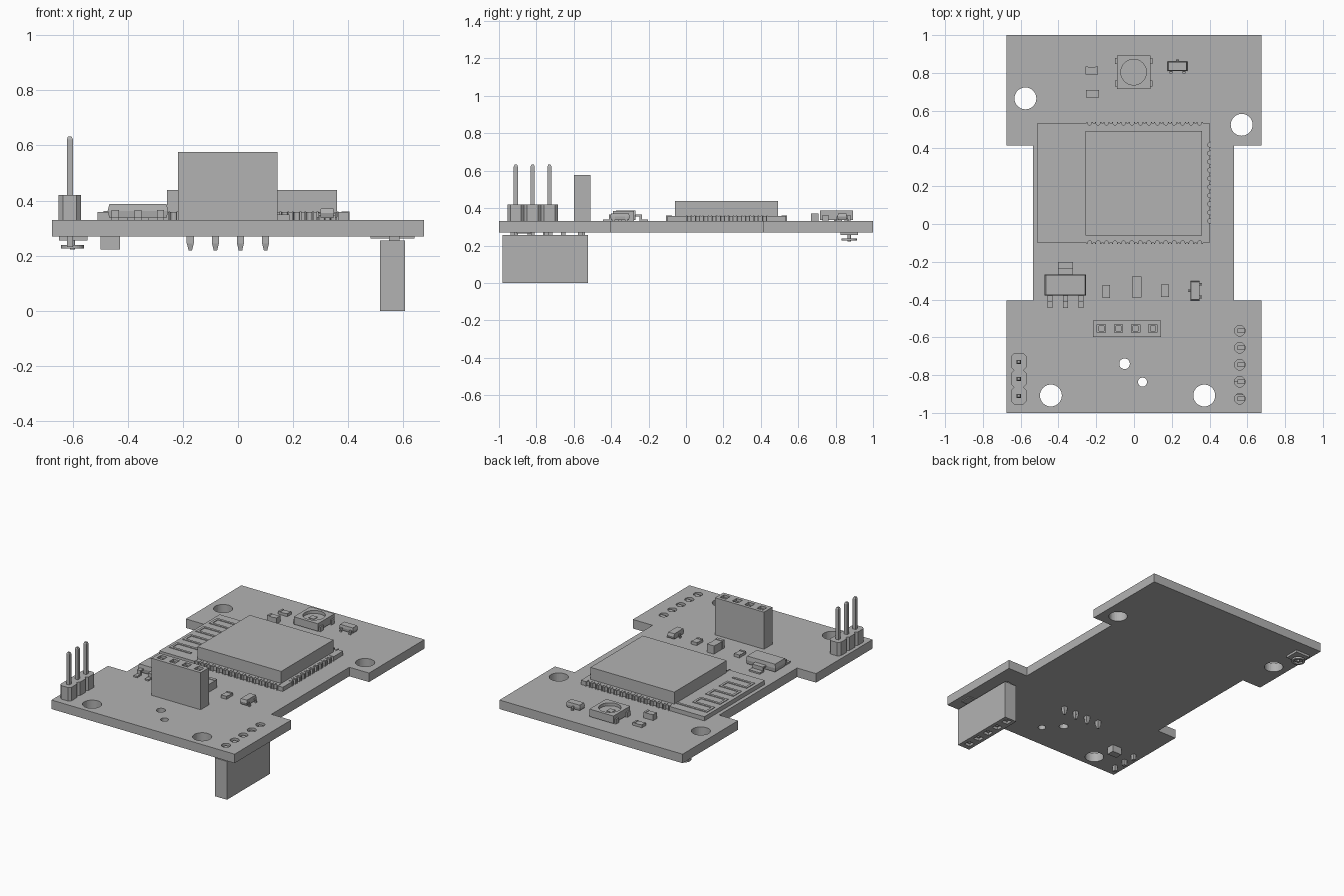
import bpy, bmesh
from math import sin, cos, pi

cube = bpy.data.objects.get("Cube")
if cube:
    bpy.data.objects.remove(cube)

grey = bpy.data.materials.new("plain_grey")
grey.use_nodes = True
COLOUR = (0.45, 0.45, 0.45, 1)
grey.diffuse_color = COLOUR
grey.node_tree.nodes["Principled BSDF"].inputs["Base Color"].default_value = COLOUR

BOTTOM, TOP = 0.27, 0.33


def finish(name, bm):
    bmesh.ops.recalc_face_normals(bm, faces=bm.faces)
    mesh = bpy.data.meshes.new(name)
    bm.to_mesh(mesh)
    bm.free()
    mesh.materials.append(grey)
    ob = bpy.data.objects.new(name, mesh)
    bpy.context.scene.collection.objects.link(ob)
    return ob


def prism(name, outline, z0, z1, taper=1.0):
    """Extrude an outline upward; taper scales the top about its centre."""
    bm = bmesh.new()
    base = bm.faces.new([bm.verts.new((x, y, z0)) for x, y in outline])
    mid = base.calc_center_median()
    top = bmesh.ops.extrude_face_region(bm, geom=[base])["geom"]
    for v in top:
        if isinstance(v, bmesh.types.BMVert):
            v.co.x = mid.x + (v.co.x - mid.x) * taper
            v.co.y = mid.y + (v.co.y - mid.y) * taper
            v.co.z = z1
    if not any(len(f.verts) == len(outline) and all(abs(v.co.z - z0) < 1e-6 for v in f.verts) for f in bm.faces):
        bm.faces.new([v for v in bm.verts if abs(v.co.z - z0) < 1e-6])
    return finish(name, bm)


def rect(x0, x1, y0, y1):
    return [(x0, y0), (x1, y0), (x1, y1), (x0, y1)]


def box(name, x0, x1, y0, y1, z0, z1, taper=1.0):
    return prism(name, rect(x0, x1, y0, y1), z0, z1, taper)


def post(name, x, y, half, z0, z1, taper=1.0):
    return box(name, x - half, x + half, y - half, y + half, z0, z1, taper)


def ring(x, y, r, n=32):
    return [(x + r * cos(2 * pi * i / n), y + r * sin(2 * pi * i / n)) for i in range(n)]


def join(name, obs):
    bm = bmesh.new()
    for ob in obs:
        bm.from_mesh(ob.data)
        bpy.data.objects.remove(ob)
    return finish(name, bm)


def cut(ob, cutters):
    tool = join(ob.name + "_cutter", cutters)
    tool.hide_render = True
    tool.hide_set(True)
    tool.display_type = 'WIRE'
    mod = ob.modifiers.new("cut", 'BOOLEAN')
    mod.operation, mod.solver, mod.object = 'DIFFERENCE', 'EXACT', tool
    # Bake the cut so that no helper remains
    bpy.context.view_layer.update()
    graph = bpy.context.evaluated_depsgraph_get()
    ob.data = bpy.data.meshes.new_from_object(ob.evaluated_get(graph))
    ob.modifiers.clear()
    bpy.data.objects.remove(tool)


# Circuit board with waist, mounting holes and pin holes
socket_rows = [-0.565 - 0.09 * i for i in range(5)]
board = prism("board", [(-0.675, -1), (0.675, -1), (0.675, -0.405), (0.53, -0.405), (0.53, 0.415),
                        (0.675, 0.415), (0.675, 1), (-0.675, 1), (-0.675, 0.415), (-0.535, 0.415),
                        (-0.535, -0.405), (-0.675, -0.405)], BOTTOM, TOP)
holes = [(-0.575, 0.665, 0.058), (0.57, 0.525, 0.058), (-0.44, -0.908, 0.058), (0.372, -0.908, 0.058),
         (-0.05, -0.74, 0.028), (0.045, -0.837, 0.024)] + [(0.56, y, 0.028) for y in socket_rows]
cut(board, [prism("hole", ring(*h), 0.2, 0.4) for h in holes])

# Radio module base with scalloped edges
PITCH, NOTCH = 0.0448, 0.011
side_x = [-0.235 + PITCH * i for i in range(14)]
end_y = [0.016 + PITCH * i for i in range(10)]
base = box("module_base", -0.51, 0.40, -0.10, 0.535, TOP, 0.358)
cut(base, [prism("notch", ring(x, y, NOTCH, 12), 0.3, 0.4) for x in side_x for y in (-0.10, 0.535)]
    + [prism("notch", ring(0.40, y, NOTCH, 12), 0.3, 0.4) for y in end_y])

# Solder pads around the module, split by the notches
pads = []
for x in side_x:
    for y0, y1 in ((-0.106, -0.075), (0.51, 0.541)):
        for s in (-1, 1):
            pads.append(box("pad", x + s * 0.014 - 0.003, x + s * 0.014 + 0.003, y0, y1, TOP, 0.361))
for y in end_y:
    for s in (-1, 1):
        pads.append(box("pad", 0.375, 0.404, y + s * 0.014 - 0.003, y + s * 0.014 + 0.003, TOP, 0.361))
join("module_pads", pads)
box("module_shield", -0.258, 0.36, -0.06, 0.492, 0.358, 0.438)

# Meandering antenna trace
path, x_near, x_far = [(-0.27, 0.47), (-0.48, 0.47)], -0.34, -0.48
for i in range(1, 8):
    y = 0.47 - 0.07 * i
    a, b = (x_far, x_near) if i % 2 else (x_near, x_far)
    path += [(a, y), (b, y)]
join("antenna", [box("run", min(p[0], q[0]) - 0.008, max(p[0], q[0]) + 0.008,
                     min(p[1], q[1]) - 0.008, max(p[1], q[1]) + 0.008, 0.357, 0.362)
                 for p, q in zip(path, path[1:])])

# Upright four-way socket with tapered tails below
upper = box("upper_socket", -0.218, 0.143, -0.598, -0.51, TOP, 0.577)
upper_x = [-0.173 + 0.091 * i for i in range(4)]
cut(upper, [post("slot", x, -0.553, 0.022, 0.56, 0.6) for x in upper_x])
cut(upper, [post("slot", x, -0.553, 0.013, 0.45, 0.6) for x in upper_x])
for x in upper_x:
    join("socket_tail", [post("stem", x, -0.553, 0.013, 0.245, TOP), post("tip", x, -0.553, 0.006, 0.218, 0.245, 2.1)])

# Hanging five-way socket with its pins
lower = box("lower_socket", 0.515, 0.605, -0.98, -0.525, 0, 0.255)
cut(lower, [post("slot", 0.56, y, 0.022, -0.1, 0.018) for y in socket_rows])
cut(lower, [post("slot", 0.56, y, 0.013, -0.1, 0.12) for y in socket_rows])
for y in socket_rows:
    box("lower_socket_pin", 0.548, 0.585, y - 0.012, y + 0.012, 0.25, 0.322)
box("lower_plate", 0.48, 0.64, -0.905, -0.83, 0.263, BOTTOM)

# Three-pin header with chamfered segments
for y in (-0.91, -0.82, -0.73):
    c, w, h = 0.016, 0.041, 0.045
    prism("header_block", [(-0.61 + a, y + b) for a, b in
          ((-w, c - h), (c - w, -h), (w - c, -h), (w, c - h), (w, h - c), (w - c, h), (c - w, h), (-w, h - c))],
          TOP, 0.42)
    post("header_pin", -0.61, y, 0.011, 0.232, 0.622)
    post("header_pin_tip", -0.61, y, 0.011, 0.622, 0.632, 0.6)


def bent_leg(x, y, dx, dy, width, reach, high):
    """Gull-wing leg leaving a chip body along (dx, dy)."""
    def piece(a, b, z0, z1):
        xs = sorted((x + dx * a, x + dx * b))
        ys = sorted((y + dy * a, y + dy * b))
        px, py = abs(dy) * width / 2, abs(dx) * width / 2
        return box("piece", xs[0] - px, xs[1] + px, ys[0] - py, ys[1] + py, z0, z1)
    join("chip_leg", [piece(-0.01, reach * 0.5, high - 0.01, high), piece(reach * 0.3, reach * 0.5, TOP, high),
                      piece(reach * 0.3, reach, TOP, TOP + 0.01)])


# Power regulator with tab and three legs
join("regulator", [box("low", -0.473, -0.253, -0.378, -0.268, 0.362, 0.336, 0.94),
                   box("high", -0.473, -0.253, -0.378, -0.268, 0.362, 0.388, 0.94)])
bent_leg(-0.363, -0.268, 0, 1, 0.08, 0.066, 0.365)
for x in (-0.445, -0.363, -0.281):
    bent_leg(x, -0.378, 0, -1, 0.026, 0.066, 0.365)


# Small three-legged chips
def small_chip(x, y, upright):
    w, d = (0.025, 0.052) if upright else (0.052, 0.025)
    join("small_chip", [box("low", x - w, x + w, y - d, y + d, 0.354, 0.336, 0.9),
                        box("high", x - w, x + w, y - d, y + d, 0.354, 0.372, 0.9)])
    for side, slide in ((1, 0), (-1, 0.034), (-1, -0.034)):
        if upright:
            bent_leg(x - side * w, y + slide, -side, 0, 0.015, 0.012, 0.355)
        else:
            bent_leg(x + slide, y + side * d, 0, side, 0.015, 0.012, 0.355)


small_chip(0.323, -0.353, True)
small_chip(0.23, 0.835, False)


# Chip resistors and capacitors with raised end caps
def passive(x, y, w, d, high):
    parts = [box("core", x - w * 0.97, x + w * 0.97, y - d * 0.97, y + d * 0.97, TOP, high - 0.003)]
    for s in (-1, 1):
        if w > d:
            parts.append(box("cap", x + s * w * 0.8 - w * 0.2, x + s * w * 0.8 + w * 0.2, y - d, y + d, TOP, high))
        else:
            parts.append(box("cap", x - w, x + w, y + s * d * 0.8 - d * 0.2, y + s * d * 0.8 + d * 0.2, TOP, high))
    join("chip_passive", parts)


for spec in ((-0.148, -0.357, 0.02, 0.034, 0.35), (0.015, -0.334, 0.026, 0.055, 0.385),
             (0.165, -0.353, 0.021, 0.034, 0.35), (-0.224, 0.812, 0.034, 0.021, 0.35),
             (-0.22, 0.689, 0.035, 0.02, 0.37)):
    passive(*spec)

# Light package with round recess and corner contacts
lamp = box("light_package", -0.09, 0.087, 0.716, 0.892, 0.336, 0.386)
cut(lamp, [prism("well", ring(-0.002, 0.804, 0.068), 0.366, 0.4)])
box("light_die", -0.03, 0.01, 0.785, 0.825, 0.36, 0.37)
for x in (-0.092, 0.089):
    for y in (0.745, 0.863):
        box("light_contact", x - 0.008, x + 0.008, y - 0.016, y + 0.016, TOP, 0.362)

# Underside capacitor and round coaxial jack
box("underside_block", -0.498, -0.428, -0.765, -0.715, 0.222, BOTTOM)
box("jack_base", -0.65, -0.546, 0.825, 0.92, 0.255, BOTTOM)
jack = join("jack_ring", [prism("barrel", ring(-0.6, 0.873, 0.036), 0.228, 0.256),
                          prism("lip", ring(-0.6, 0.873, 0.042), 0.226, 0.238)])
cut(jack, [prism("bore", ring(-0.6, 0.873, 0.028), 0.2, 0.25)])
prism("jack_pin", ring(-0.6, 0.873, 0.009, 12), 0.222, 0.256)
